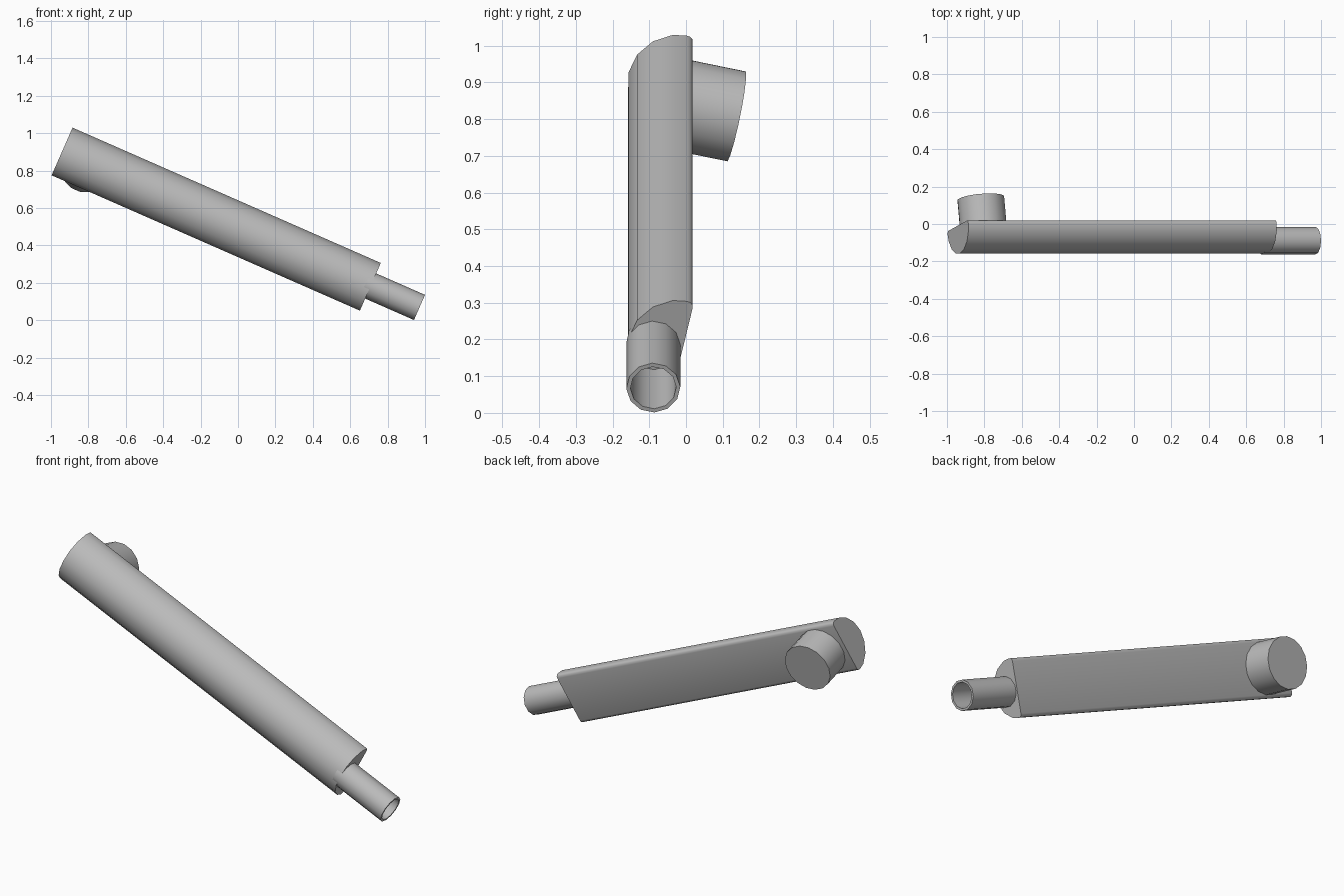
import bpy, bmesh
from math import sin, cos, radians
from mathutils import Matrix, Vector

if "Cube" in bpy.data.objects:
    bpy.data.objects.remove(bpy.data.objects["Cube"])

grey = bpy.data.materials.new("plain grey")
grey.use_nodes = True
grey.diffuse_color = (0.5, 0.5, 0.5, 1)
grey.node_tree.nodes["Principled BSDF"].inputs["Base Color"].default_value = (0.5, 0.5, 0.5, 1)

# Arm frame: local x runs down the arm, local y points out of the flat back
FRAME = (Matrix.Translation((-0.942, -0.016, 0.899))
         @ Matrix.Rotation(radians(23.7), 4, 'Y')
         @ Matrix.Rotation(radians(-12.6), 4, 'X'))
LENGTH = 1.80


def finish(name, bm):
    bmesh.ops.recalc_face_normals(bm, faces=bm.faces)
    mesh = bpy.data.meshes.new(name)
    bm.to_mesh(mesh)
    bm.free()
    mesh.materials.append(grey)
    obj = bpy.data.objects.new(name, mesh)
    bpy.context.collection.objects.link(obj)
    obj.matrix_world = FRAME
    bpy.ops.object.select_all(action='DESELECT')
    obj.select_set(True)
    bpy.context.view_layer.objects.active = obj
    bpy.ops.object.shade_smooth_by_angle(angle=radians(40))
    return obj


def extrude_face(bm, face, offset):
    ext = bmesh.ops.extrude_face_region(bm, geom=[face])
    verts = [g for g in ext["geom"] if isinstance(g, bmesh.types.BMVert)]
    bmesh.ops.translate(bm, verts=verts, vec=offset)
    return next(g for g in ext["geom"] if isinstance(g, bmesh.types.BMFace))


def ring(sides, radius, turn=0.5):
    steps = [radians(360 * (i + turn) / sides) for i in range(sides)]
    return [(radius * cos(a), radius * sin(a)) for a in steps]


# Arm: half-round bar with a flat back and softened back corners
bm = bmesh.new()
R, SEGMENTS, SPAN = 0.144, 8, 92.8
angles = [radians(-SPAN + 2 * SPAN * i / SEGMENTS) for i in range(SEGMENTS + 1)]
base = bm.faces.new([bm.verts.new((0, -R * cos(a), R * sin(a))) for a in angles])
extrude_face(bm, base, Vector((LENGTH, 0, 0)))
corners = [e for e in bm.edges
           if abs(e.verts[0].co.x - e.verts[1].co.x) > 1
           and all(v.co.y > 0 for v in e.verts)]
bmesh.ops.bevel(bm, geom=corners, offset=0.02, segments=3, profile=0.5, affect='EDGES')
finish("arm", bm)

# Spigot: hollow tube leaving the lower end
bm = bmesh.new()
base = bm.faces.new([bm.verts.new((LENGTH - 0.03, y - 0.073, z - 0.008))
                     for y, z in ring(12, 0.0735)])
tip = extrude_face(bm, base, Vector((0.315, 0, 0)))
bmesh.ops.inset_region(bm, faces=[tip], thickness=0.011)
extrude_face(bm, tip, Vector((-0.265, 0, 0)))
# remove the leftover cap across the mouth, if the extrusion kept one
caps = [f for f in bm.faces if len(f.verts) == 12
        and abs(f.calc_center_median().x - LENGTH - 0.285) < 0.001]
if caps:
    bmesh.ops.delete(bm, geom=caps, context='FACES_ONLY')
finish("spigot_tube", bm)

# Pivot boss: round stub on the flat back near the upper end
bm = bmesh.new()
base = bm.faces.new([bm.verts.new((0.149 + x, -0.02, z)) for x, z in ring(16, 0.127)])
extrude_face(bm, base, Vector((0, 0.176, 0)))
finish("pivot_boss", bm)
